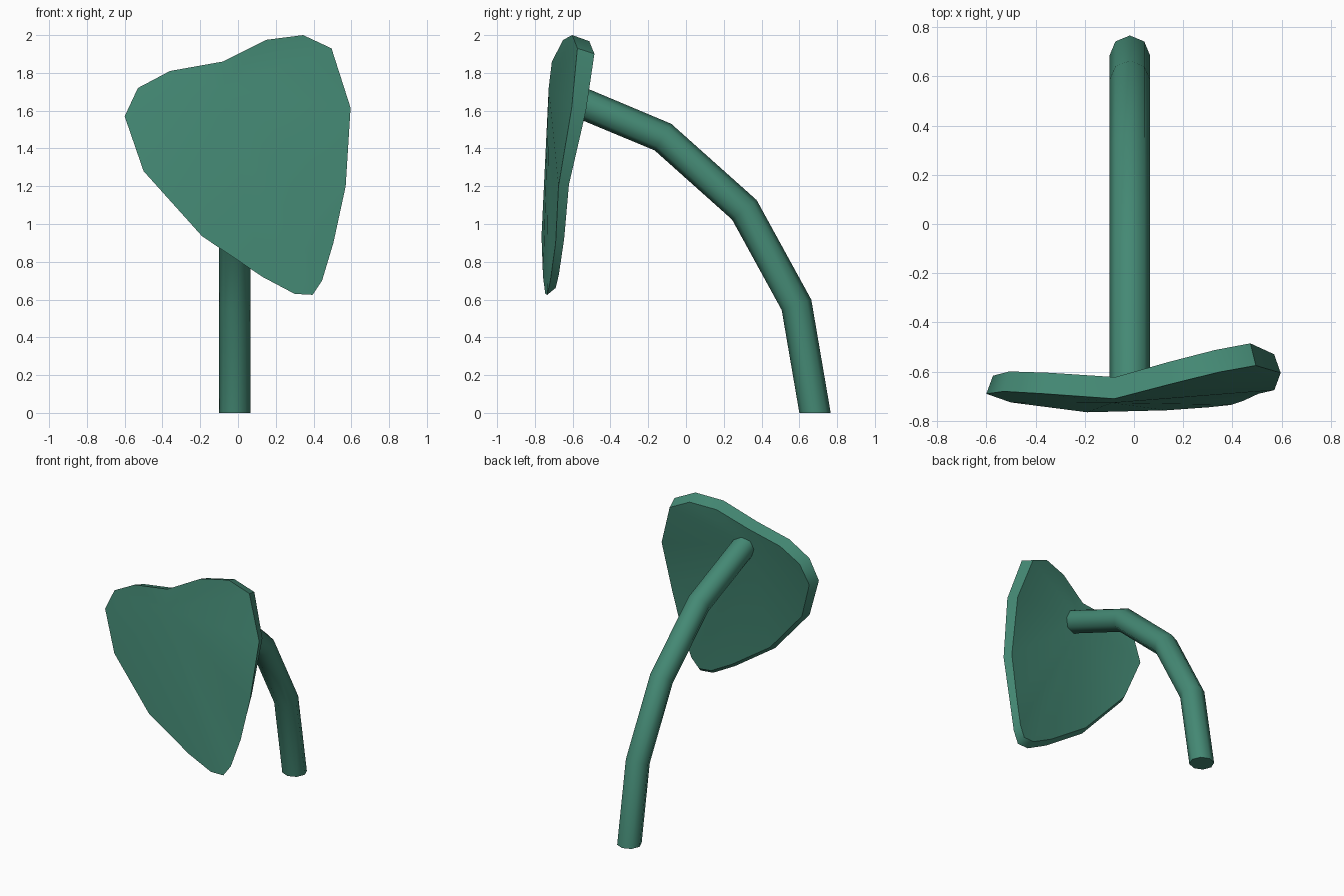
import bpy, bmesh, math
from mathutils import Vector

if "Cube" in bpy.data.objects:
    bpy.data.objects.remove(bpy.data.objects["Cube"])

green = bpy.data.materials.new("leaf_green")
green.diffuse_color = (0.058, 0.25, 0.175, 1)
green.use_nodes = True
green.node_tree.nodes["Principled BSDF"].inputs["Base Color"].default_value = green.diffuse_color


def finish(name, bm, angle):
    bmesh.ops.recalc_face_normals(bm, faces=bm.faces)
    mesh = bpy.data.meshes.new(name)
    bm.to_mesh(mesh)
    bm.free()
    mesh.materials.append(green)
    ob = bpy.data.objects.new(name, mesh)
    bpy.context.collection.objects.link(ob)
    bpy.ops.object.select_all(action='DESELECT')
    ob.select_set(True)
    bpy.context.view_layer.objects.active = ob
    bpy.ops.object.shade_smooth_by_angle(angle=math.radians(angle))
    return ob


def bridge(bm, a, b):
    n = len(a)
    for i in range(n):
        j = (i + 1) % n
        bm.faces.new((a[i], a[j], b[j], b[i]))


# Stem: eight-sided tube bending forward in the y-z plane
path = [(0.683, 0), (0.585, 0.572), (0.309, 1.075), (-0.122, 1.46), (-0.66, 1.685)]
pts = [Vector((-0.017, y, z)) for y, z in path]
side = Vector((1, 0, 0))
bm = bmesh.new()
rings = []
for i, p in enumerate(pts):
    if i == 0:
        tangent = Vector((0, 0, 1))
    else:
        tangent = (p - pts[i - 1]).normalized()
        if i < len(pts) - 1:
            tangent += (pts[i + 1] - p).normalized()
    across = tangent.normalized().cross(side)
    rings.append([bm.verts.new(p + 0.083 * (side * math.cos(k * math.pi / 4)
                  + across * math.sin(k * math.pi / 4))) for k in range(8)])
for a, b in zip(rings, rings[1:]):
    bridge(bm, a, b)
bm.faces.new(rings[0])
bm.faces.new(rings[-1])
finish("stem", bm, 60)

# Leaf: front outline fanned from a low centre, with a smaller thickened back
outline = [(-0.60, -0.69, 1.57), (-0.53, -0.68, 1.72), (-0.36, -0.69, 1.81),
           (-0.08, -0.71, 1.86), (0.15, -0.65, 1.975), (0.345, -0.602, 2.0),
           (0.495, -0.575, 1.93), (0.596, -0.605, 1.615), (0.57, -0.675, 1.20),
           (0.505, -0.69, 0.90), (0.445, -0.718, 0.70), (0.395, -0.735, 0.625),
           (0.30, -0.745, 0.63), (0.13, -0.757, 0.72), (-0.19, -0.765, 0.935),
           (-0.50, -0.725, 1.28)]
centre = (-0.09, -0.727, 1.72)


def back_point(p):
    x, y, z = p
    thick = 0.045 + 0.045 * min(1, max(0, (z - 1) / 0.9))
    return (x * 0.955, y + thick, 1.35 + (z - 1.35) * 0.95)


bm = bmesh.new()
front = [bm.verts.new(p) for p in outline]
back = [bm.verts.new(back_point(p)) for p in outline]
for ring, mid in ((front, centre), (back, back_point(centre))):
    hub = bm.verts.new(mid)
    for i in range(len(ring)):
        bm.faces.new((hub, ring[i], ring[(i + 1) % len(ring)]))
bridge(bm, front, back)
finish("leaf", bm, 45)
